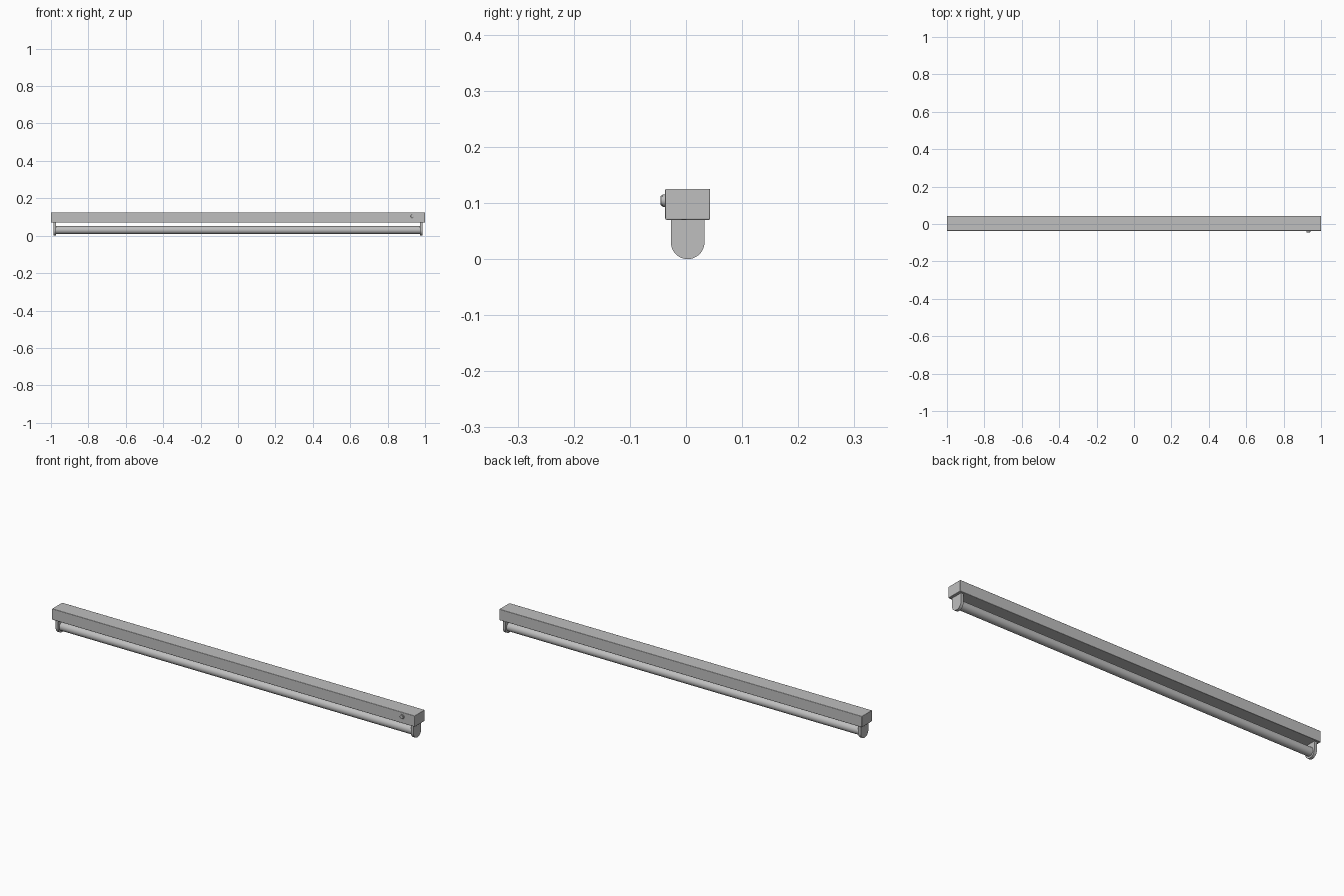
import bpy
import bmesh
import math

if "Cube" in bpy.data.objects:
    bpy.data.objects.remove(bpy.data.objects["Cube"])

grey = bpy.data.materials.new("light grey")
grey.use_nodes = True
grey.diffuse_color = (0.52, 0.52, 0.52, 1)
grey.node_tree.nodes["Principled BSDF"].inputs["Base Color"].default_value = (0.52, 0.52, 0.52, 1)

AXIS_Y = 0.003   # depth of the tube axis
AXIS_Z = 0.03    # height of the tube axis


def finish(obj, name, bevel=0):
    obj.name = name
    obj.data.materials.clear()
    obj.data.materials.append(grey)
    if bevel:
        mod = obj.modifiers.new("soft edges", "BEVEL")
        mod.width = bevel
        mod.segments = 2
    bpy.ops.object.select_all(action="DESELECT")
    obj.select_set(True)
    bpy.context.view_layer.objects.active = obj
    bpy.ops.object.shade_smooth_by_angle(angle=math.radians(35))


def box(name, low, high, bevel=0):
    centre = [(a + b) / 2 for a, b in zip(low, high)]
    bpy.ops.mesh.primitive_cube_add(size=1, location=centre)
    obj = bpy.context.object
    obj.scale = [b - a for a, b in zip(low, high)]
    bpy.ops.object.transform_apply(location=False, rotation=False, scale=True)
    finish(obj, name, bevel)


def cylinder(name, radius, length, centre, rotation, sides=32, bevel=0):
    bpy.ops.mesh.primitive_cylinder_add(vertices=sides, radius=radius, depth=length,
                                        location=centre, rotation=rotation)
    finish(bpy.context.object, name, bevel)


def end_holder(name, x_low, x_high):
    # U-shaped plate: straight sides above a half-round bottom
    radius, top, steps = 0.03, 0.071, 24
    profile = [(AXIS_Y - radius, top)]
    for i in range(steps + 1):
        a = math.pi + math.pi * i / steps
        profile.append((AXIS_Y + radius * math.cos(a), AXIS_Z + radius * math.sin(a)))
    profile.append((AXIS_Y + radius, top))
    bm = bmesh.new()
    face = bm.faces.new([bm.verts.new((x_low, y, z)) for y, z in profile])
    new = bmesh.ops.extrude_face_region(bm, geom=[face])["geom"]
    verts = [g for g in new if isinstance(g, bmesh.types.BMVert)]
    bmesh.ops.translate(bm, vec=(x_high - x_low, 0, 0), verts=verts)
    bmesh.ops.recalc_face_normals(bm, faces=bm.faces)
    mesh = bpy.data.meshes.new(name)
    bm.to_mesh(mesh)
    bm.free()
    obj = bpy.data.objects.new(name, mesh)
    bpy.context.collection.objects.link(obj)
    finish(obj, name)


# Long housing
box("housing", (-1, -0.037, 0.07), (1, 0.043, 0.125), bevel=0.002)

# Lamp tube between the end holders
along_x = (0, math.pi / 2, 0)
cylinder("lamp_tube", 0.021, 1.96, (0, AXIS_Y, AXIS_Z), along_x, sides=48)

# Holders at both ends
end_holder("left_holder", 0.973, 0.987)
end_holder("right_holder", -0.987, -0.973)

# Push switch on the front
along_y = (math.pi / 2, 0, 0)
cylinder("switch_collar", 0.011, 0.008, (0.932, -0.038, 0.104), along_y)
cylinder("switch_button", 0.009, 0.008, (0.932, -0.041, 0.104), along_y, bevel=0.001)
